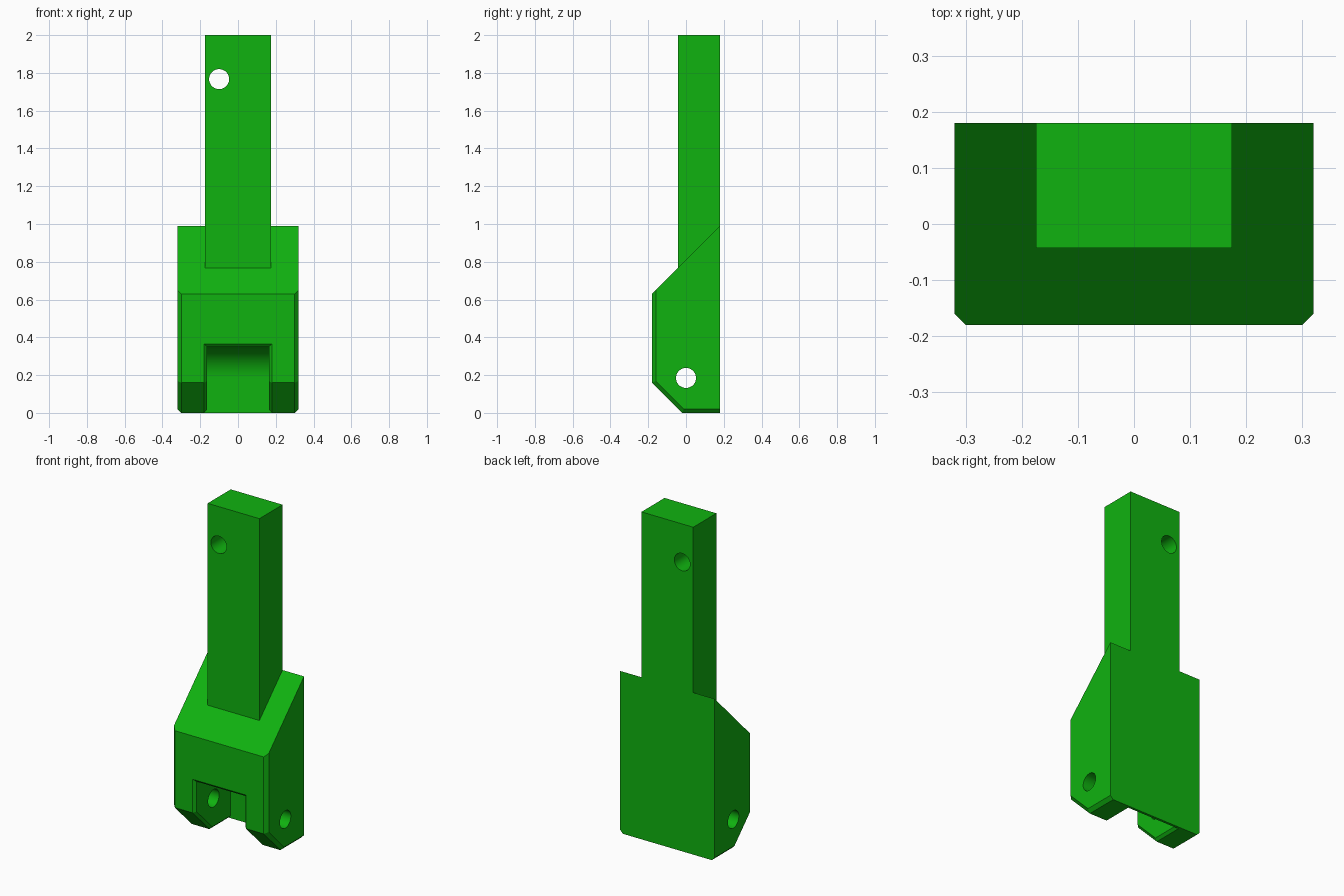
import bpy, bmesh, math
from mathutils import Matrix

if "Cube" in bpy.data.objects:
    bpy.data.objects.remove(bpy.data.objects["Cube"])

green = bpy.data.materials.new("green")
green.diffuse_color = (0.005, 0.45, 0.005, 1)
green.use_nodes = True
green.node_tree.nodes["Principled BSDF"].inputs["Base Color"].default_value = green.diffuse_color


def loft(name, sections):
    """Closed solid through matching polygon sections."""
    bm = bmesh.new()
    rings = [[bm.verts.new(p) for p in s] for s in sections]
    n = len(rings[0])
    for a, b in zip(rings, rings[1:]):
        for i in range(n):
            j = (i + 1) % n
            bm.faces.new((a[i], a[j], b[j], b[i]))
    bm.faces.new(rings[0])
    bm.faces.new(rings[-1])
    bmesh.ops.recalc_face_normals(bm, faces=bm.faces[:])
    me = bpy.data.meshes.new(name)
    bm.to_mesh(me)
    bm.free()
    me.materials.append(green)
    ob = bpy.data.objects.new(name, me)
    bpy.context.collection.objects.link(ob)
    return ob


def prism(name, profile, half):
    return loft(name, [[(x, y, z) for y, z in profile] for x in (-half, half)])


def drill(name, center, axis, r=0.053):
    rot = Matrix.Rotation(math.pi / 2, 4, axis)
    bpy.ops.mesh.primitive_cylinder_add(vertices=48, radius=r, depth=2, location=center,
                                        rotation=rot.to_euler())
    ob = bpy.context.object
    ob.name = name
    ob.data.materials.append(green)
    return ob


def edge_path(d):
    """Bottom, slant and front corners of the body, inset by d."""
    k = d * math.sqrt(2) - 0.02
    return [(k - d, d), (-0.18 + d, k + 0.18 - d)]


# Body with chamfered sides
def body_section(x, d):
    (y1, z1), (y2, z2) = edge_path(d)
    prof = [(0.18, d), (y1, z1), (y2, z2), (-0.18 + d, 0.63 + d), (0.18, 0.99)]
    return [(x, y, z) for y, z in prof]


body = loft("bracket_with_bar", [body_section(x, d) for x, d in
                                 ((-0.32, 0.02), (-0.30, 0), (0.30, 0), (0.32, 0.02))])

# Upright bar
bar = prism("bar", [(-0.043, 0.70), (0.18, 0.70), (0.18, 2), (-0.043, 2)], 0.175)

# Clevis slot with a rounded inner end around the pin
arc = [(0.165 * math.sin(t * math.pi / 48), 0.185 + 0.165 * math.cos(t * math.pi / 48))
       for t in range(25)]
slot = prism("slot_cutter", [(-0.4, -0.2), (-0.4, 0.35)] + arc + [(0.165, -0.2)], 0.165)

# Chamfer around the slot opening
inner, outer = edge_path(0.015), edge_path(-0.015)
path_in = [(0.165, 0.015)] + inner + [(-0.165, 0.35)]
path_out = [(0.165, -0.015)] + outer + [(-0.195, 0.38)]
chamfer = loft("slot_chamfer_cutter", [
    [(-0.165, *i), (0.165, *i), (0.195, *o), (-0.195, *o)] for i, o in zip(path_in, path_out)])

# Pin hole and bar hole
pin = drill("pin_hole_cutter", (0, 0, 0.185), 'Y')
bar_hole = drill("bar_hole_cutter", (-0.10, 0, 1.767), 'X')

for tool, op in ((bar, 'UNION'), (slot, 'DIFFERENCE'), (chamfer, 'DIFFERENCE'),
                 (pin, 'DIFFERENCE'), (bar_hole, 'DIFFERENCE')):
    bpy.ops.object.select_all(action='DESELECT')
    body.select_set(True)
    bpy.context.view_layer.objects.active = body
    m = body.modifiers.new("join", 'BOOLEAN')
    m.operation, m.object, m.solver = op, tool, 'EXACT'
    bpy.ops.object.modifier_apply(modifier=m.name)
    bpy.data.objects.remove(tool)

bpy.ops.object.shade_smooth_by_angle(angle=math.radians(25))
